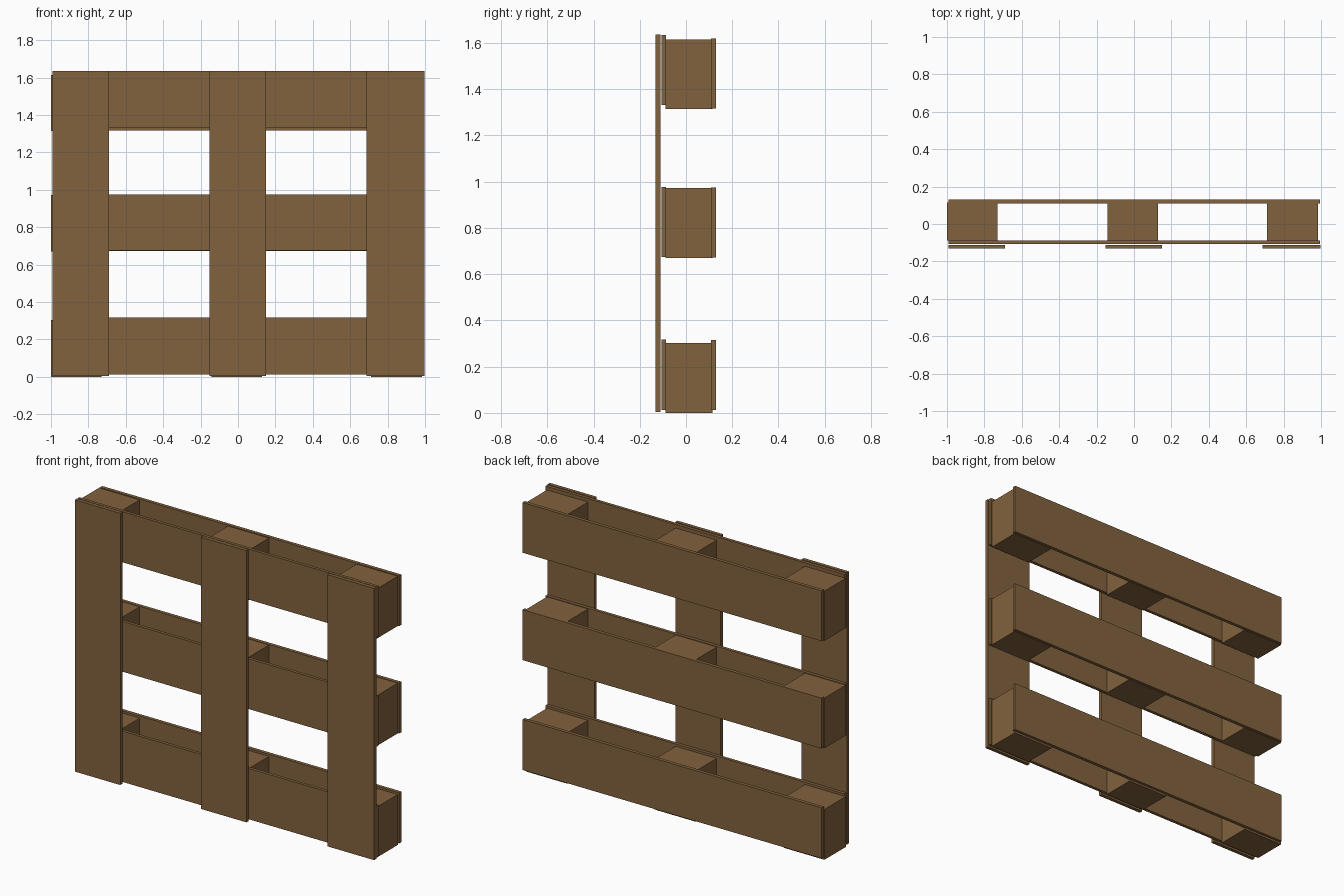
import bpy

if "Cube" in bpy.data.objects:
    bpy.data.objects.remove(bpy.data.objects["Cube"])

wood = bpy.data.materials.new("brown_wood")
wood.diffuse_color = (0.225, 0.122, 0.047, 1)
wood.use_nodes = True
wood.node_tree.nodes["Principled BSDF"].inputs["Base Color"].default_value = wood.diffuse_color


def box(name, x, y, z):
    """Box from (min, max) ranges on each axis."""
    bpy.ops.mesh.primitive_cube_add(size=1, location=[(a + b) / 2 for a, b in (x, y, z)])
    ob = bpy.context.object
    ob.name = name
    ob.scale = [b - a for a, b in (x, y, z)]
    bpy.ops.object.transform_apply(location=False, rotation=False, scale=True)
    ob.data.materials.append(wood)
    return ob


# Upright boards on the front face
for side, x in (("left", (-0.992, -0.69)), ("middle", (-0.153, 0.149)), ("right", (0.686, 0.997))):
    box(f"front_board_{side}", x, (-0.132, -0.111), (0.004, 1.636))

# Each level: cross board, three spacer blocks, back board
BLOCKS = (("left", (-1.0, -0.73)), ("middle", (-0.143, 0.129)), ("right", (0.712, 0.985)))
LEVELS = (
    # level, cross board z, block z, back board z
    ("lower", (0.012, 0.317), (0.0, 0.303), (0.012, 0.316)),
    ("middle", (0.674, 0.976), (0.67, 0.972), (0.672, 0.975)),
    ("upper", (1.331, 1.635), (1.315, 1.614), (1.317, 1.619)),
)
for level, cross_z, block_z, back_z in LEVELS:
    box(f"cross_board_{level}", (-0.992, 0.994), (-0.106, -0.087), cross_z)
    for side, x in BLOCKS:
        box(f"spacer_block_{level}_{side}", x, (-0.088, 0.114), block_z)
    box(f"back_board_{level}", (-0.992, 0.995), (0.109, 0.13), back_z)
